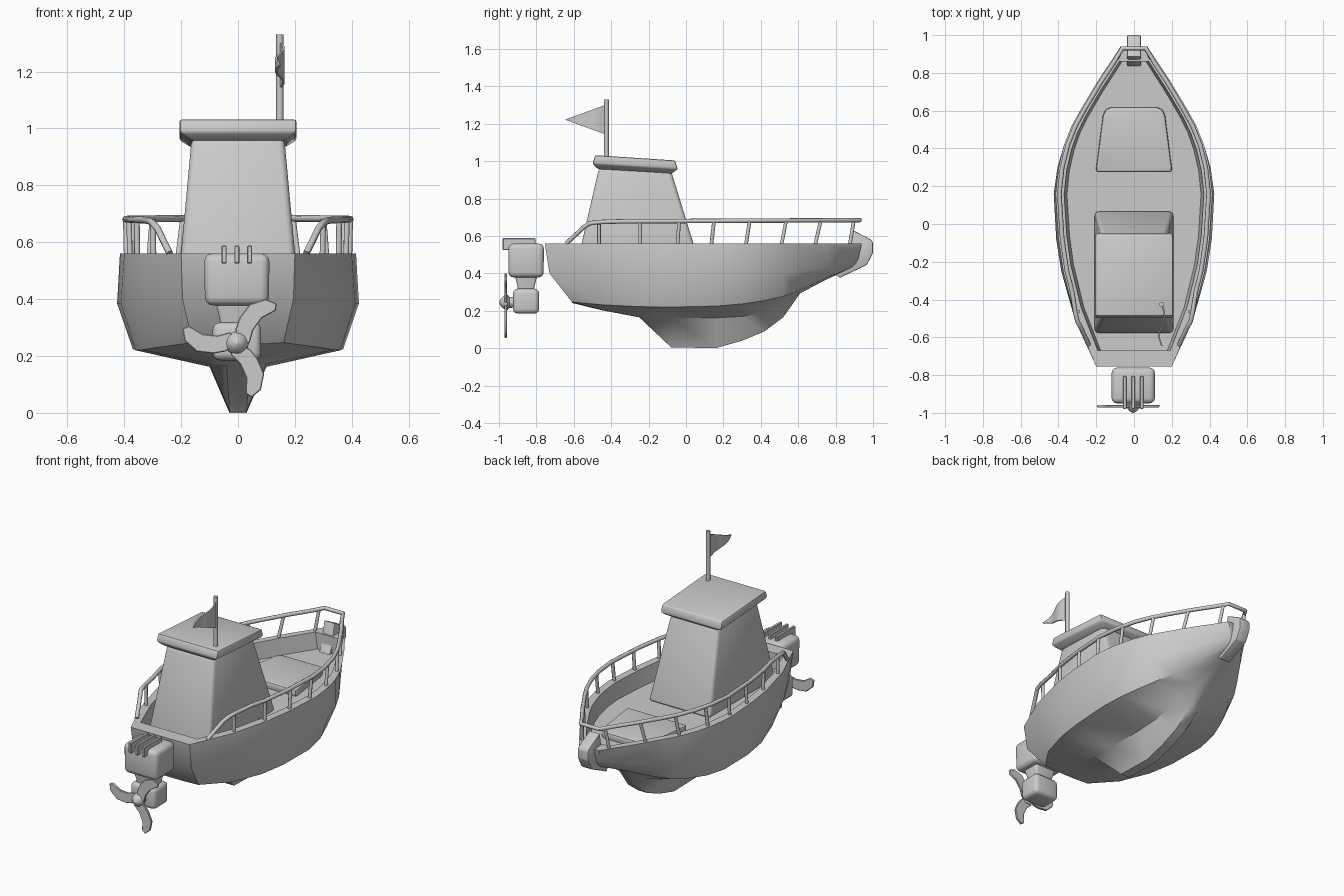
import bpy, bmesh, math
from mathutils import Vector

if "Cube" in bpy.data.objects:
    bpy.data.objects.remove(bpy.data.objects["Cube"])


def finish(name, bm, bevel=0, segments=3, angle=35):
    bmesh.ops.recalc_face_normals(bm, faces=bm.faces[:])
    me = bpy.data.meshes.new(name)
    bm.to_mesh(me)
    bm.free()
    ob = bpy.data.objects.new(name, me)
    bpy.context.collection.objects.link(ob)
    bpy.ops.object.select_all(action='DESELECT')
    bpy.context.view_layer.objects.active = ob
    ob.select_set(True)
    if bevel:
        m = ob.modifiers.new("bevel", 'BEVEL')
        m.width, m.segments = bevel, segments
        m.limit_method, m.angle_limit = 'ANGLE', math.radians(20)
        bpy.ops.object.modifier_apply(modifier=m.name)
    bpy.ops.object.shade_smooth_by_angle(angle=math.radians(angle))
    return ob


def skin(name, rings, bevel=0, segments=3, tilt=0, tilt_y=0):
    """Stack of rectangles (cx, cy, half x, half y, z)."""
    bm = bmesh.new()
    loops = []
    for cx, cy, hx, hy, z in rings:
        loops.append([bm.verts.new((cx + sx * hx, cy + sy * hy, z + tilt * (cy + sy * hy - tilt_y)))
                      for sx, sy in ((-1, -1), (1, -1), (1, 1), (-1, 1))])
    for a, b in zip(loops, loops[1:]):
        for i in range(4):
            bm.faces.new((a[i], a[(i + 1) % 4], b[(i + 1) % 4], b[i]))
    bm.faces.new(loops[0])
    bm.faces.new(loops[-1])
    return finish(name, bm, bevel, segments)


def prism(name, pts, axis, lo, hi, bevel=0, segments=2):
    """Extrude a 2D outline along an axis."""
    place = {'x': lambda a, b, t: (t, a, b), 'y': lambda a, b, t: (a, t, b),
             'z': lambda a, b, t: (a, b, t)}[axis]
    bm = bmesh.new()
    a = [bm.verts.new(place(u, v, lo)) for u, v in pts]
    b = [bm.verts.new(place(u, v, hi)) for u, v in pts]
    n = len(pts)
    for i in range(n):
        bm.faces.new((a[i], a[(i + 1) % n], b[(i + 1) % n], b[i]))
    bm.faces.new(a)
    bm.faces.new(b)
    return finish(name, bm, bevel, segments)


def tube(name, pts, r):
    cu = bpy.data.curves.new(name, 'CURVE')
    cu.dimensions = '3D'
    cu.bevel_depth, cu.bevel_resolution, cu.use_fill_caps = r, 2, True
    sp = cu.splines.new('POLY')
    sp.points.add(len(pts) - 1)
    for p, co in zip(sp.points, pts):
        p.co = (*co, 1)
    ob = bpy.data.objects.new(name, cu)
    bpy.context.collection.objects.link(ob)
    bpy.ops.object.select_all(action='DESELECT')
    bpy.context.view_layer.objects.active = ob
    ob.select_set(True)
    bpy.ops.object.convert(target='MESH')
    bpy.ops.object.shade_smooth_by_angle(angle=math.radians(50))


# Hull stations, stern to bow
SY = [-.755, -.5, -.25, -.08, .16, .30, .42, .52, .61, .76, .94]
SX = [.20, .31, .375, .40, .415, .40, .37, .33, .28, .19, .07]


def width(y):
    for i in range(len(SY) - 1):
        if y <= SY[i + 1]:
            t = (y - SY[i]) / (SY[i + 1] - SY[i])
            return SX[i] + t * (SX[i + 1] - SX[i])
    return SX[-1]


n = len(SY)
IY = [y * .903 + .012 for y in SY]
MY = [-.73] + SY[1:-1] + [.92]
CY = [-.61, -.45] + SY[2:9] + [.74, .90]
MX = [.195, .315, .385, .412, .425, .405, .37, .322, .265, .165, .045]
MZ = [.40, .39, .385, .385, .385, .385, .39, .40, .41, .435, .475]
CX = [.16, .27, .335, .36, .37, .35, .31, .265, .205, .11, .03]
CZ = [.247, .232, .222, .22, .225, .237, .255, .277, .31, .37, .44]
GX = [.08, .10, .10, .10, .10, .10, .095, .085, .07, .045, .02]
GZ = [.243, .205, .172, .162, .162, .17, .19, .23, .297, .365, .437]
KX = [.04, .04, .04, .03, .03, .03, .03, .03, .025, .02, .01]
KZ = [.242, .203, .165, .005, .0, .04, .09, .165, .293, .362, .435]
rows = [
    [(width(y) - .06, y, .46) for y in IY],
    [(width(y) - .045, y, .56) for y in IY],
    [(x, y, .56) for x, y in zip(SX, SY)],
    list(zip(MX, MY, MZ)), list(zip(CX, CY, CZ)),
    list(zip(GX, CY, GZ)), list(zip(KX, CY, KZ))]
bm = bmesh.new()
R = [[bm.verts.new(p) for p in row] for row in rows]
L = [[bm.verts.new((-x, y, z)) for x, y, z in row] for row in rows]
for side in (R, L):
    for a, b in zip(side, side[1:]):
        for i in range(n - 1):
            bm.faces.new((a[i], a[i + 1], b[i + 1], b[i]))
for k in (0, -1):
    for i in range(n - 1):
        bm.faces.new((R[k][i], R[k][i + 1], L[k][i + 1], L[k][i]))
for e in (0, -1):
    for k in range(len(rows) - 1):
        bm.faces.new((R[k][e], R[k + 1][e], L[k + 1][e], L[k][e]))
finish("hull", bm, angle=42)

# Bow stem block
prism("bow_stem", [(.86, .50), (.885, .635), (.99, .58), (1.0, .565), (1.0, .51), (.967, .445),
                   (.82, .375), (.80, .40)], 'x', -.036, .036, .006)

# Deck hatch
half = [(.2, .275), (.2, .30), (.165, .575), (.15, .607), (.12, .62)]
prism("deck_hatch", half + [(-x, y) for x, y in half[::-1]], 'z', .455, .50, .012)

# Cabin and roof
skin("cabin", [(0, -.255, .21, .327, .455), (0, -.275, .163, .19, .965)], .022)
skin("cabin_roof", [(0, -.275, .163, .195, .945), (0, -.272, .205, .228, .972),
                    (0, -.272, .205, .213, 1.018)], .008, 2, tilt=-.065, tilt_y=-.275)

# Flag and pole
tube("flag_pole", [(.147, -.425, 1.0), (.147, -.425, 1.33)], .013)
bm = bmesh.new()
cols = []
for i in range(7):
    t = i / 6
    h = .08 * (1 - t) + .001
    x, y = .147 + .014 * math.sin(t * 2 * math.pi), -.425 - .22 * t
    cols.append([bm.verts.new((x + dx, y, 1.222 + s * h)) for dx, s in
                 ((-.004, -1), (.004, -1), (.004, 1), (-.004, 1))])
for a, b in zip(cols, cols[1:]):
    for i in range(4):
        bm.faces.new((a[i], a[(i + 1) % 4], b[(i + 1) % 4], b[i]))
bm.faces.new(cols[0])
bm.faces.new(cols[-1])
finish("flag", bm)

# Guard rail and posts
side = [(.24, -.64, .56), (.283, -.545, .648), (.30, -.515, .668), (.31, -.47, .674)]
side += [(width(y) - .02, y, .68 + .005 * y)
         for y in (-.35, -.25, -.08, .05, .16, .30, .42, .52, .61, .76, .85)]
side += [(.062, .93, .685)]
tube("guard_rail", side + [(-x, y, z) for x, y, z in side[::-1]], .012)
for i, (y, lean) in enumerate([(-.465, 0), (-.245, 0), (-.045, .008), (.135, .015), (.32, .02),
                               (.51, .025), (.69, .03), (.875, .022)]):
    for s in (1, -1):
        tube("rail_post_%d" % i, [(s * (width(y) - .022), y, .55),
                                  (s * (width(y + lean) - .02), y + lean, .68)], .010)

# Outboard motor
mx = -.004
skin("motor_head", [(mx, -.855, .112, .094, .378), (mx, -.855, .115, .095, .56)], .028)
skin("motor_neck", [(mx, -.855, .06, .045, .29), (mx, -.855, .06, .045, .33),
                    (mx, -.855, .075, .06, .39)], .012)
skin("motor_gearcase", [(mx, -.855, .085, .07, .185), (mx, -.855, .085, .07, .318)], .025)
for i in (-1, 0, 1):
    x = mx + i * .045
    prism("motor_fin", [(-.805, .55), (-.805, .588), (-.98, .588), (-.98, .525), (-.94, .525),
                        (-.94, .55)], 'x', x - .009, x + .009, .003, 1)

# Propeller
bm = bmesh.new()
prof = [(.026, -.90), (.03, -.945), (.042, -.955), (.036, -.972), (.02, -.99), (.003, -1.0)]
loops = [[bm.verts.new((mx + r * math.cos(a * math.pi / 8), y, .245 + r * math.sin(a * math.pi / 8)))
          for a in range(16)] for r, y in prof]
for a, b in zip(loops, loops[1:]):
    for i in range(16):
        bm.faces.new((a[i], a[(i + 1) % 16], b[(i + 1) % 16], b[i]))
bm.faces.new(loops[0])
bm.faces.new(loops[-1])
finish("propeller_hub", bm)
blade = [(0, 0), (-.005, .05), (.01, .09), (.045, .137), (.10, .155), (.14, .14), (.137, .115),
         (.088, .088), (.057, .045), (.045, 0)]
for k in range(3):
    c, s = math.cos(k * 2 * math.pi / 3), math.sin(k * 2 * math.pi / 3)
    prism("propeller_blade_%d" % k, [(mx + u * c - v * s, .245 + u * s + v * c) for u, v in blade],
          'y', -.971, -.957, .003, 1)
